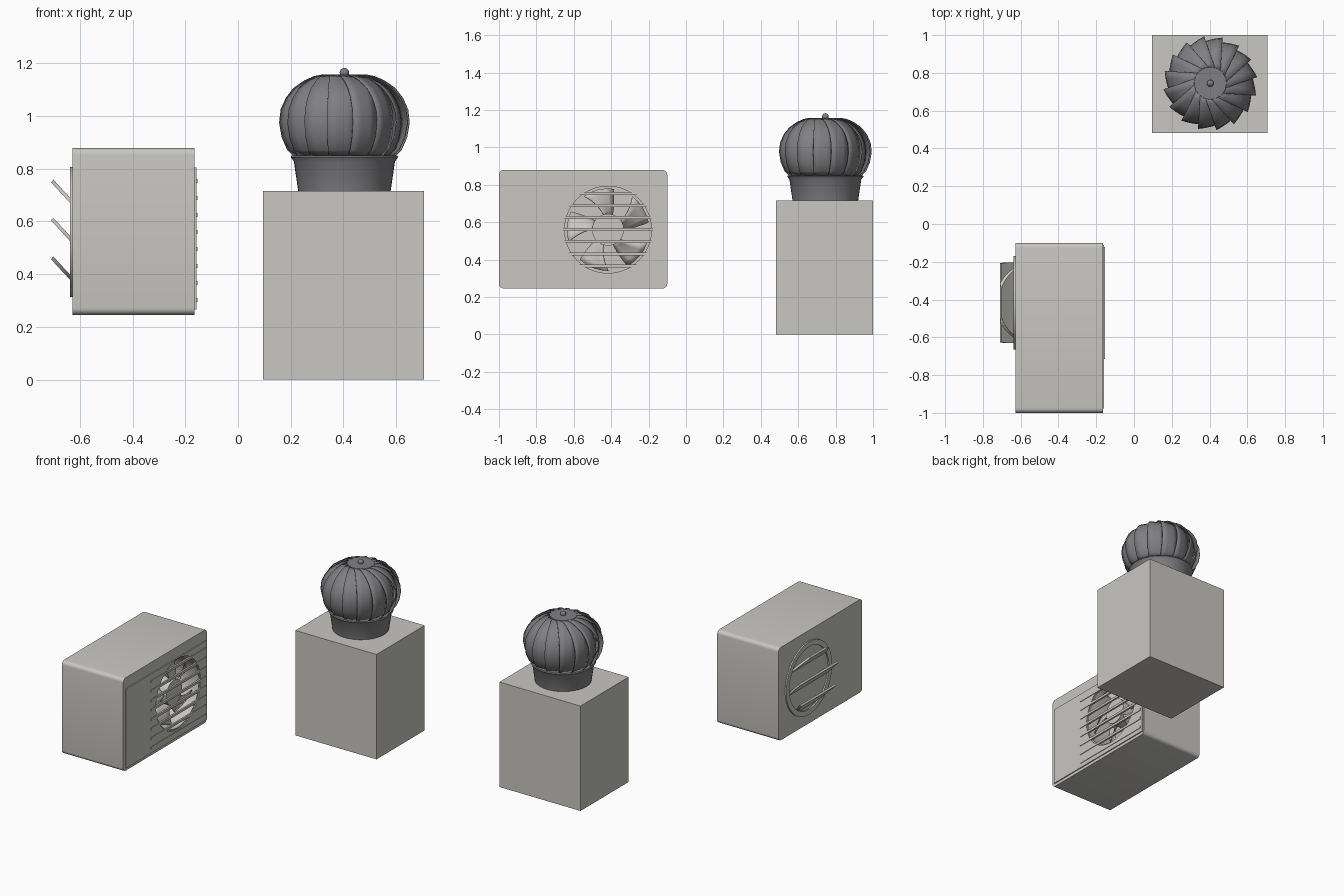
import bpy, bmesh, math
from mathutils import Matrix, Vector

if "Cube" in bpy.data.objects:
    bpy.data.objects.remove(bpy.data.objects["Cube"])


def material(name, rgb):
    m = bpy.data.materials.new(name)
    m.diffuse_color = (*rgb, 1)
    m.use_nodes = True
    m.node_tree.nodes["Principled BSDF"].inputs["Base Color"].default_value = m.diffuse_color
    return m


LIGHT = material("light_warm_grey", (0.58, 0.57, 0.54))
DARK = material("dark_metal_grey", (0.215, 0.215, 0.225))


def finish(name, bm, mat, smooth=False):
    bmesh.ops.recalc_face_normals(bm, faces=bm.faces[:])
    me = bpy.data.meshes.new(name)
    bm.to_mesh(me)
    bm.free()
    me.materials.append(mat)
    ob = bpy.data.objects.new(name, me)
    bpy.context.collection.objects.link(ob)
    if smooth:
        activate(ob)
        bpy.ops.object.shade_smooth_by_angle(angle=math.radians(35))
    return ob


def activate(ob):
    bpy.ops.object.select_all(action='DESELECT')
    ob.select_set(True)
    bpy.context.view_layer.objects.active = ob


def box_bm(lo, hi):
    bm = bmesh.new()
    lo, hi = Vector(lo), Vector(hi)
    size = hi - lo
    bmesh.ops.create_cube(bm, size=1, matrix=Matrix.Translation((lo + hi) / 2) @ Matrix.Diagonal((*size, 1)))
    return bm


def x_cylinder(x0, x1, y, z, r, seg=64):
    bm = bmesh.new()
    m = Matrix.Translation(((x0 + x1) / 2, y, z)) @ Matrix.Rotation(math.pi / 2, 4, 'Y')
    bmesh.ops.create_cone(bm, cap_ends=True, segments=seg, radius1=r, radius2=r, depth=abs(x1 - x0), matrix=m)
    return bm


def lathe(name, profile, cx, cy, seg, mat):
    bm = bmesh.new()
    vs = [bm.verts.new((cx + r, cy, z)) for r, z in profile]
    es = [bm.edges.new(p) for p in zip(vs, vs[1:])]
    bmesh.ops.spin(bm, geom=vs + es, cent=(cx, cy, 0), axis=(0, 0, 1), angle=math.tau, steps=seg)
    bmesh.ops.remove_doubles(bm, verts=bm.verts[:], dist=1e-5)
    return finish(name, bm, mat, True)


def boolean(ob, cutter, op):
    mod = ob.modifiers.new("cut", 'BOOLEAN')
    mod.object = cutter
    mod.operation = op
    mod.solver = 'EXACT'
    activate(ob)
    bpy.ops.object.modifier_apply(modifier=mod.name)
    bpy.data.objects.remove(cutter, do_unlink=True)


FY, FZ = -0.417, 0.56   # fan axis

# cooling unit housing: edges along x are rounded
bm = box_bm((-0.628, -1.0, 0.246), (-0.165, -0.1, 0.879))
edges = [e for e in bm.edges if abs(e.verts[0].co.x - e.verts[1].co.x) > 0.1]
bmesh.ops.bevel(bm, geom=edges, offset=0.025, segments=5, profile=0.5, affect='EDGES')
housing = finish("unit_housing", bm, LIGHT)
boolean(housing, finish("cutter", x_cylinder(-0.34, -0.1, FY, FZ, 0.232), LIGHT), 'DIFFERENCE')
activate(housing)
bpy.ops.object.shade_smooth_by_angle(angle=math.radians(35))

# thin front panel with round opening
panel = finish("front_panel", box_bm((-0.17, -0.978, 0.266), (-0.158, -0.11, 0.805)), LIGHT)
boolean(panel, finish("cutter", x_cylinder(-0.25, -0.1, FY, FZ, 0.24), LIGHT), 'DIFFERENCE')

# horizontal grille bars
for i in range(8):
    z = 0.302 + i * 0.0646
    finish(f"grille_bar_{i + 1}", box_bm((-0.166, -0.716, z - 0.008), (-0.154, -0.123, z + 0.008)), LIGHT)

# fan hub and blades
finish("fan_hub", x_cylinder(-0.33, -0.19, FY, FZ, 0.085, 40), LIGHT, True)
bm = bmesh.new()
NR, NA = 6, 5
for k in range(5):
    grid = []
    for i in range(NR):
        t = i / (NR - 1)
        r = 0.07 + 0.15 * t
        row = []
        for j in range(NA):
            s = j / (NA - 1) * 2 - 1
            a = math.pi / 2 + k * math.tau / 5 + 0.25 * t + s * (0.28 + 0.1 * t)
            row.append(bm.verts.new((-0.235 + s * 0.03, FY + r * math.cos(a), FZ + r * math.sin(a))))
        grid.append(row)
    for i in range(NR - 1):
        for j in range(NA - 1):
            bm.faces.new((grid[i][j], grid[i + 1][j], grid[i + 1][j + 1], grid[i][j + 1]))
fan = finish("fan_blades", bm, LIGHT, True)
fan.modifiers.new("thickness", 'SOLIDIFY').thickness = 0.006

# round vent ring on the rear face
ring = finish("rear_vent_ring", x_cylinder(-0.637, -0.62, FY, FZ, 0.247), LIGHT)
boolean(ring, finish("cutter", x_cylinder(-0.7, -0.6, FY, FZ, 0.213), LIGHT), 'DIFFERENCE')
activate(ring)
bpy.ops.object.shade_smooth_by_angle(angle=math.radians(35))

# slanted rear louvres trimmed to the round vent
for i, z in enumerate((0.365, 0.512, 0.657)):
    bm = bmesh.new()
    pts = [(-0.625, z), (-0.71, z + 0.092), (-0.701, z + 0.102), (-0.616, z + 0.010)]
    face = bm.faces.new([bm.verts.new((x, FY - 0.3, h)) for x, h in pts])
    ext = bmesh.ops.extrude_face_region(bm, geom=[face])["geom"]
    bmesh.ops.translate(bm, vec=(0, 0.6, 0), verts=[v for v in ext if isinstance(v, bmesh.types.BMVert)])
    louvre = finish(f"rear_louvre_{i + 1}", bm, LIGHT)
    boolean(louvre, finish("cutter", x_cylinder(-0.8, -0.5, FY, FZ, 0.214), LIGHT), 'INTERSECT')

# chimney block
finish("chimney_block", box_bm((0.095, 0.482, 0), (0.707, 1.0, 0.715)), LIGHT)

# turbine vent: collar, cap, shaft and knob
CX, CY = 0.404, 0.745
lathe("vent_collar", [(0, 0.71), (0.174, 0.71), (0.176, 0.72), (0.192, 0.828), (0.204, 0.845),
                      (0.2, 0.851), (0, 0.851)], CX, CY, 48, DARK)
lathe("vent_cap", [(0, 1.158), (0.085, 1.157), (0.088, 1.148), (0, 1.148)], CX, CY, 32, DARK)
lathe("vent_shaft", [(0.012, 0.85), (0.012, 1.15)], CX, CY, 12, DARK)
lathe("top_knob", [(0.018 * math.sin(a), 1.165 - 0.018 * math.cos(a))
                   for a in [math.pi * i / 10 for i in range(11)]], CX, CY, 20, DARK)

# overlapping turbine vanes: each tucks in behind the next one
profile = [(0.187, 0.848), (0.213, 0.872), (0.235, 0.92), (0.245, 0.975), (0.239, 1.025),
           (0.218, 1.07), (0.187, 1.107), (0.145, 1.135), (0.105, 1.152), (0.07, 1.158)]
bm = bmesh.new()
VANES = 16
for k in range(VANES):
    rot = Matrix.Rotation(k * math.tau / VANES - 0.06, 3, 'Z')
    rows = []
    for r, z in profile:
        row = []
        for s in (0, 0.33, 0.67, 1):
            rr = r * (1 - 0.13 * s) + 0.018 * s * (1 - s)
            p = rot @ Vector((rr, -0.05 + 0.11 * s, 0.85 + (z - 0.85) * (1 - 0.04 * s)))
            row.append(bm.verts.new((CX + p.x, CY + p.y, p.z)))
        rows.append(row)
    for a, b in zip(rows, rows[1:]):
        for j in range(3):
            bm.faces.new((a[j], a[j + 1], b[j + 1], b[j]))
vanes = finish("turbine_vanes", bm, DARK, True)
vanes.modifiers.new("thickness", 'SOLIDIFY').thickness = 0.003
